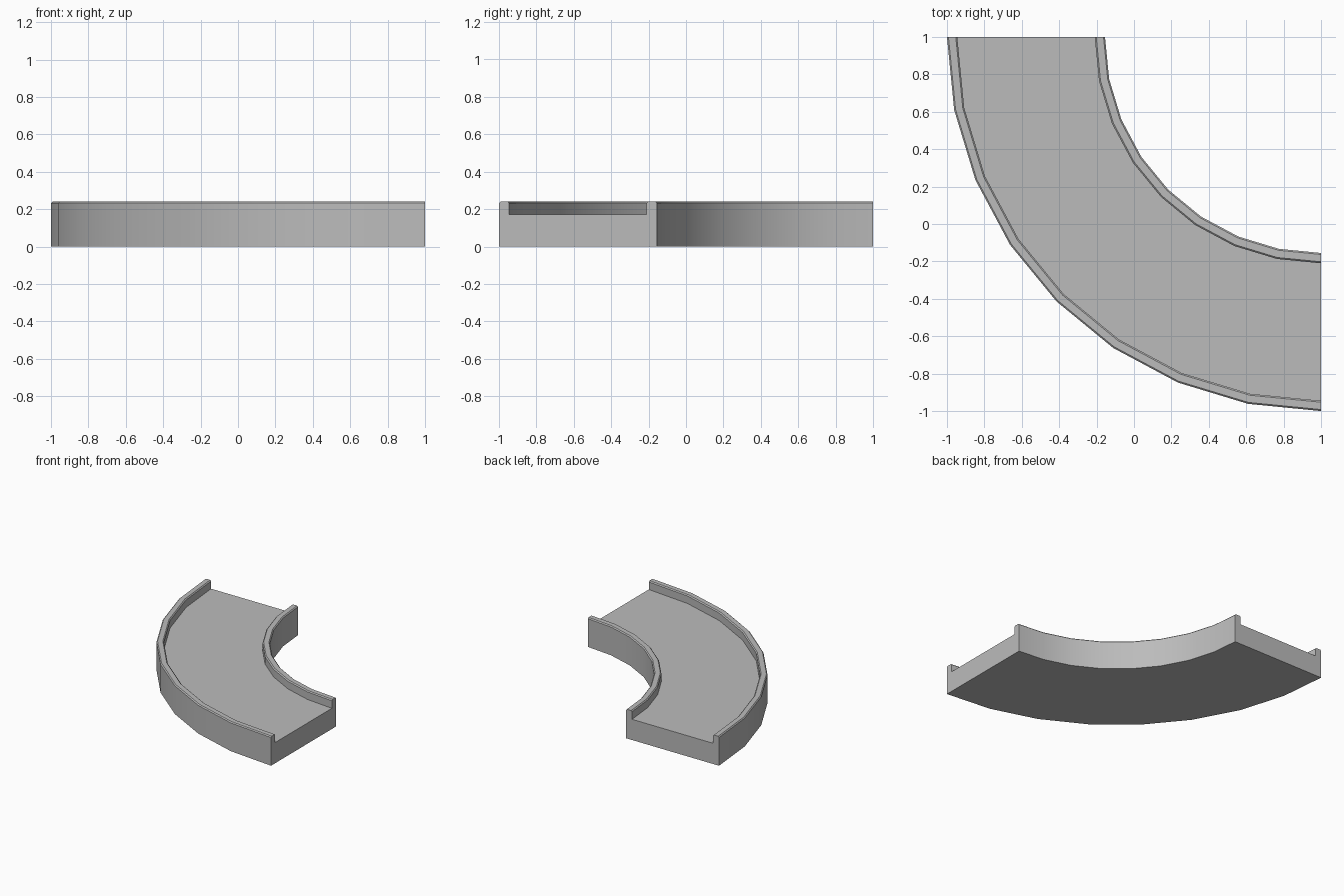
import bpy
import bmesh
from math import cos, sin, pi, radians

cube = bpy.data.objects.get("Cube")
if cube:
    bpy.data.objects.remove(cube, do_unlink=True)

grey = bpy.data.materials.new("plain_grey")
grey.use_nodes = True
colour = (0.5, 0.5, 0.5, 1)
grey.diffuse_color = colour
grey.node_tree.nodes["Principled BSDF"].inputs["Base Color"].default_value = colour

INNER, OUTER = 1.155, 2.0     # radii of the bend about the corner (1, 1)
RAIL, BEVEL = 0.055, 0.008    # rail width and its chamfer
FLOOR, TOP = 0.17, 0.24
STEPS = 8


def rail_profile(r0, r1):
    """Chamfered rail top, from its inner foot to its outer foot."""
    return [(r0, TOP - BEVEL), (r0 + BEVEL, TOP),
            (r1 - BEVEL, TOP), (r1, TOP - BEVEL)]


# Cross-section as (radius, height): base, inner rail, floor, outer rail
profile = [(INNER, 0)]
profile += rail_profile(INNER, INNER + RAIL)
profile += [(INNER + RAIL, FLOOR), (OUTER - RAIL, FLOOR)]
profile += rail_profile(OUTER - RAIL, OUTER)
profile += [(OUTER, 0)]

# Sweep the section through a quarter turn
bm = bmesh.new()
rings = []
for i in range(STEPS + 1):
    a = pi + i * pi / 2 / STEPS
    rings.append([bm.verts.new((1 + r * cos(a), 1 + r * sin(a), z))
                  for r, z in profile])
n = len(profile)
for a, b in zip(rings, rings[1:]):
    for j in range(n):
        k = (j + 1) % n
        bm.faces.new((a[j], a[k], b[k], b[j]))

# Flat end caps
bm.faces.new(rings[0])
bm.faces.new(rings[-1])
bmesh.ops.recalc_face_normals(bm, faces=bm.faces)

mesh = bpy.data.meshes.new("curved_channel")
bm.to_mesh(mesh)
bm.free()
mesh.materials.append(grey)
channel = bpy.data.objects.new("curved_channel", mesh)
bpy.context.collection.objects.link(channel)

# Smooth curved walls, sharp corners
bpy.ops.object.select_all(action='DESELECT')
channel.select_set(True)
bpy.context.view_layer.objects.active = channel
bpy.ops.object.shade_smooth_by_angle(angle=radians(30))
